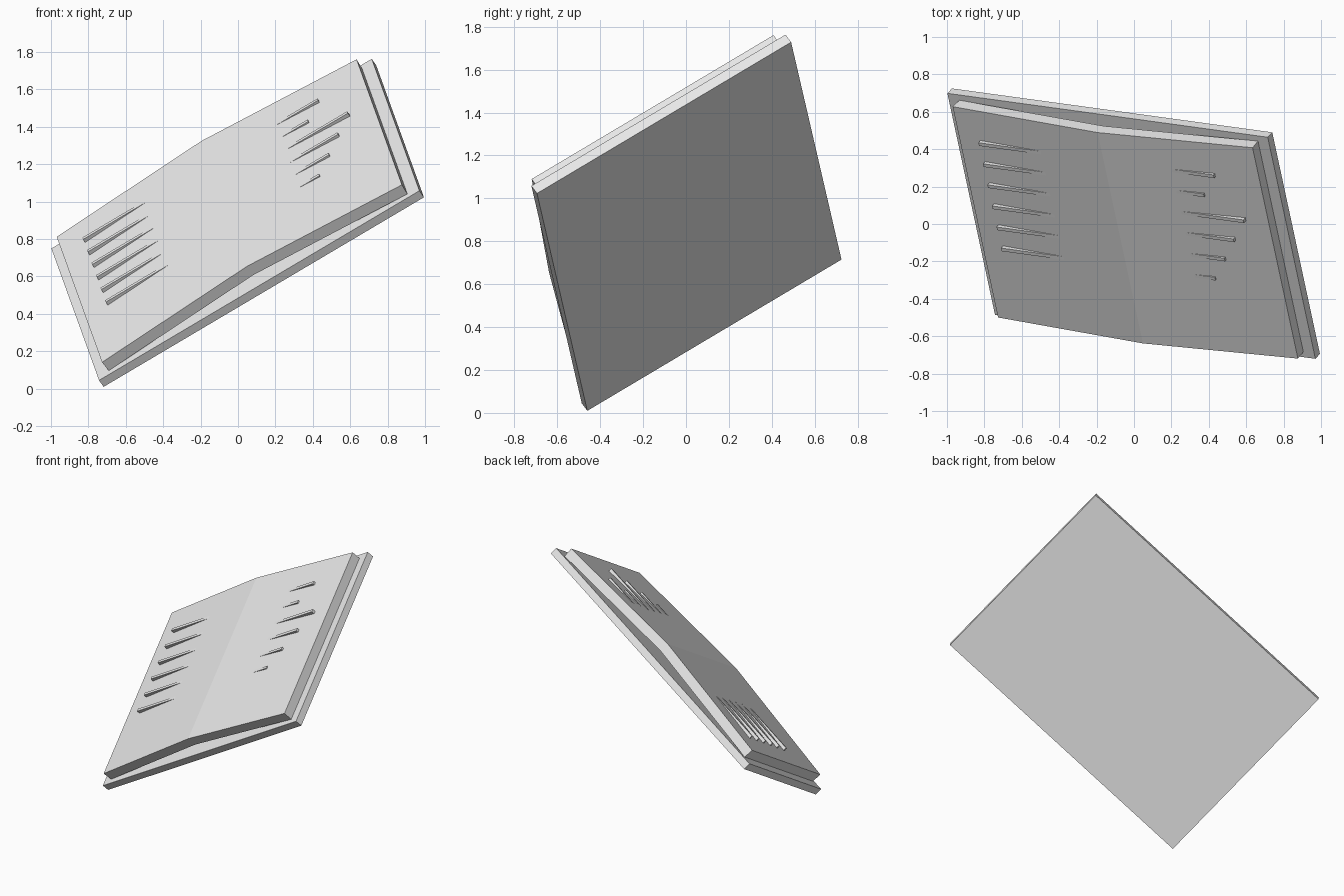
import bpy, bmesh
from mathutils import Matrix, Vector

if "Cube" in bpy.data.objects:
    bpy.data.objects.remove(bpy.data.objects["Cube"])

# Tilted frame of the book: u = width, v = height, w = out of the pages
U = Vector((0.8546, -0.1171, 0.5057)).normalized()
V = Vector((-0.1819, 0.8452, 0.5029))
V = (V - U * V.dot(U)).normalized()
W = U.cross(V)
FRAME = Matrix((U, V, W)).transposed().to_4x4()
FRAME.translation = Vector((-0.014, -0.011, 0.904))

grey = bpy.data.materials.new("light_grey")
grey.diffuse_color = (0.8, 0.8, 0.8, 1)
grey.use_nodes = True
grey.node_tree.nodes["Principled BSDF"].inputs["Base Color"].default_value = grey.diffuse_color


def add_prism(bm, profile, v0, v1):
    """Extrude a u-w profile from v0 to v1."""
    face = bm.faces.new([bm.verts.new((u, v0, w)) for u, w in profile])
    out = bmesh.ops.extrude_face_region(bm, geom=[face])
    moved = [g for g in out["geom"] if isinstance(g, bmesh.types.BMVert)]
    bmesh.ops.translate(bm, verts=moved, vec=(0, v1 - v0, 0))


def add_box(bm, u0, u1, v0, v1, w0, w1):
    add_prism(bm, [(u0, w0), (u1, w0), (u1, w1), (u0, w1)], v0, v1)


def finish(bm, name):
    bmesh.ops.recalc_face_normals(bm, faces=bm.faces)
    mesh = bpy.data.meshes.new(name)
    bm.to_mesh(mesh)
    bm.free()
    mesh.materials.append(grey)
    obj = bpy.data.objects.new(name, mesh)
    obj.matrix_world = FRAME
    bpy.context.collection.objects.link(obj)


# Flat cover board
bm = bmesh.new()
add_box(bm, -1.002, 1.002, -0.701, 0.701, -0.05, 0)
finish(bm, "cover")

# Two page blocks, sloping up to the spine with a gap beneath
for side, name in ((-1, "left_pages"), (1, "right_pages")):
    bm = bmesh.new()
    profile = [(0, 0.055), (0.934, 0), (0.938, 0.067), (0, 0.122)]
    add_prism(bm, [(side * u, w) for u, w in profile], -0.667, 0.667)
    finish(bm, name)

# Raised lines of writing, level with the cover so they sink into the slope
outer_ends = {"left_lines": [-0.8] * 6,
              "right_lines": [0.67, 0.58, 0.80, 0.71, 0.625, 0.537]}
for name, ends in outer_ends.items():
    bm = bmesh.new()
    for i, end in enumerate(ends):
        v = 0.467 - i * 0.1333
        inner = 0.25 if end > 0 else -0.25
        add_box(bm, min(inner, end), max(inner, end), v - 0.01, v + 0.01,
                0.07, 0.098)
    finish(bm, name)
